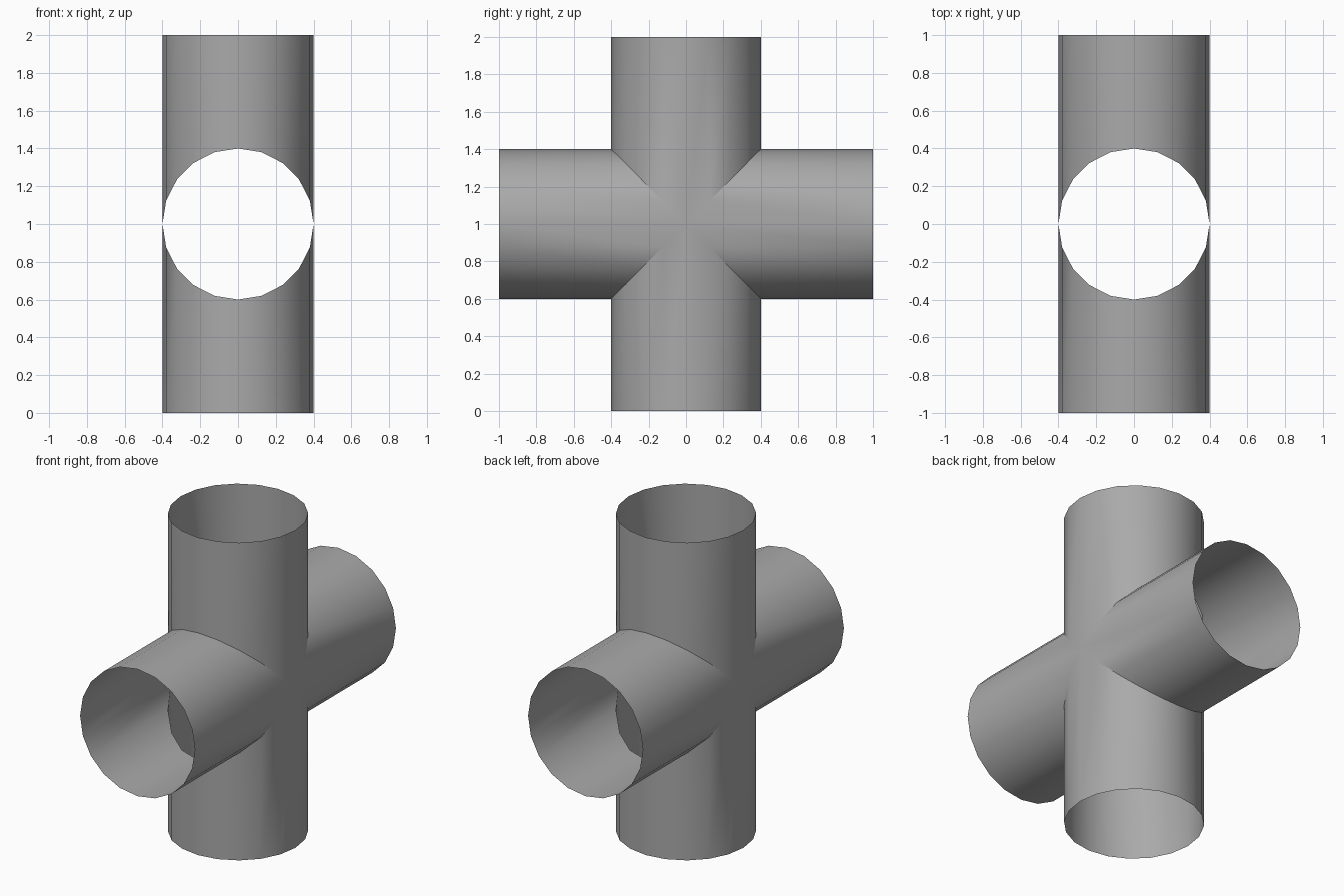
import bpy
import bmesh
from math import cos, sin, pi, radians
from mathutils import Matrix, Vector

SIDES = 20
RADIUS = 0.4
REACH = 1.0

cube = bpy.data.objects.get("Cube")
if cube:
    bpy.data.objects.remove(cube, do_unlink=True)

# Plain grey for the whole fitting
grey = bpy.data.materials.new("pipe grey")
grey.use_nodes = True
colour = (0.4, 0.4, 0.4, 1)
grey.diffuse_color = colour
grey.node_tree.nodes["Principled BSDF"].inputs["Base Color"].default_value = colour


def add_arm(bm, turn):
    """Open tube whose inner end is mitred against its neighbours."""
    inner, outer = [], []
    for i in range(SIDES):
        a = 2 * pi * i / SIDES
        x, y = RADIUS * cos(a), RADIUS * sin(a)
        inner.append(bm.verts.new(turn @ Vector((x, y, abs(y)))))
        outer.append(bm.verts.new(turn @ Vector((x, y, REACH))))
    for i in range(SIDES):
        j = (i + 1) % SIDES
        bm.faces.new((inner[i], inner[j], outer[j], outer[i]))


# Four arms around the x axis, welded along the mitres
bm = bmesh.new()
for quarter in range(4):
    add_arm(bm, Matrix.Rotation(quarter * pi / 2, 3, "X"))
bmesh.ops.remove_doubles(bm, verts=bm.verts, dist=0.0001)
bmesh.ops.translate(bm, verts=bm.verts, vec=(0, 0, REACH))

mesh = bpy.data.meshes.new("cross_pipe")
bm.to_mesh(mesh)
bm.free()
mesh.materials.append(grey)
pipe = bpy.data.objects.new("cross_pipe", mesh)
bpy.context.collection.objects.link(pipe)

# Round walls, crisp mitre edges
bpy.ops.object.select_all(action="DESELECT")
pipe.select_set(True)
bpy.context.view_layer.objects.active = pipe
bpy.ops.object.shade_smooth_by_angle(angle=radians(30))
